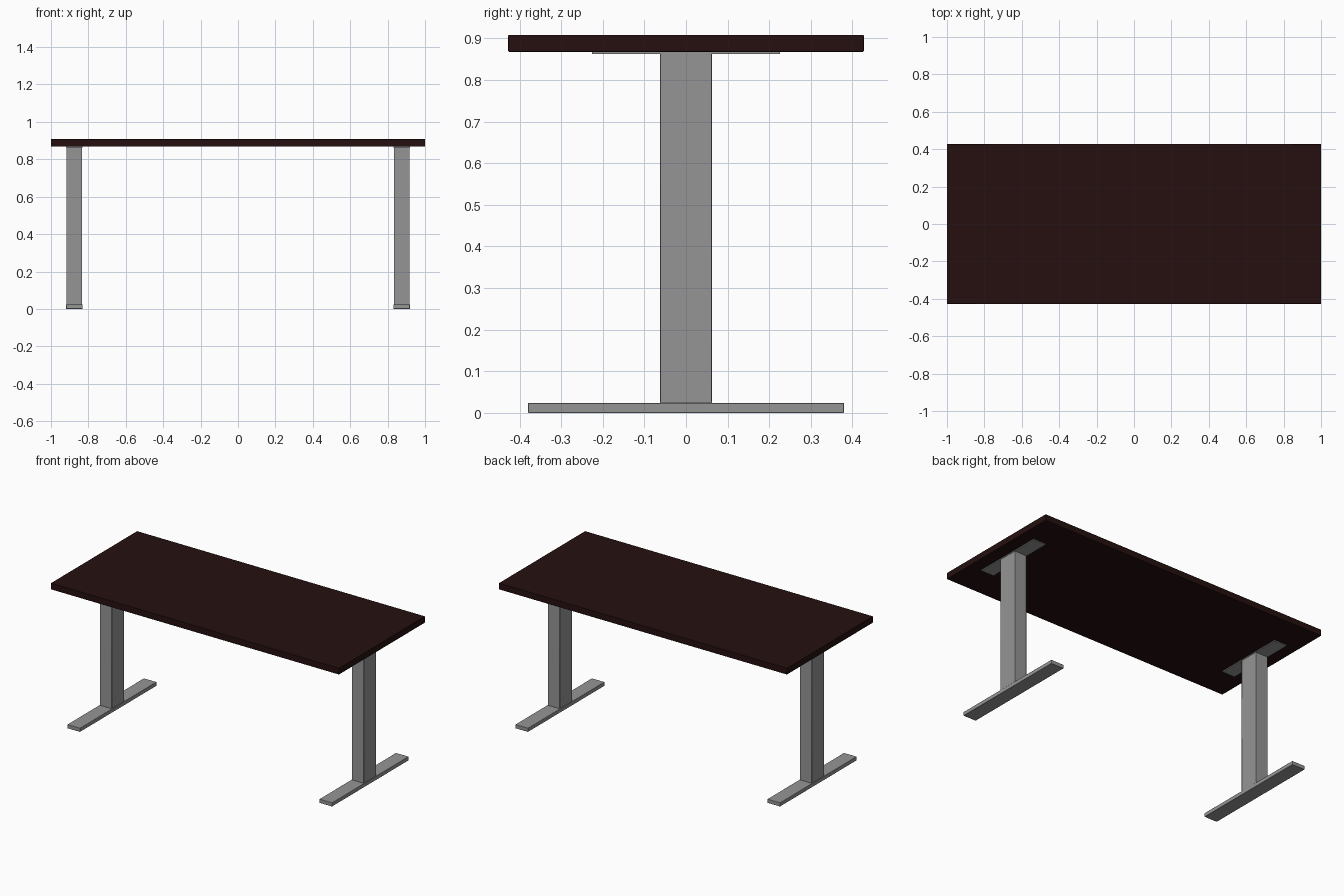
import bpy

cube = bpy.data.objects.get("Cube")
if cube:
    bpy.data.objects.remove(cube, do_unlink=True)


def make_material(name, rgb):
    mat = bpy.data.materials.new(name)
    mat.use_nodes = True
    color = (*rgb, 1.0)
    mat.diffuse_color = color
    mat.node_tree.nodes["Principled BSDF"].inputs["Base Color"].default_value = color
    return mat


def box(name, x, width, depth, bottom, top, mat, bevel=0.0):
    """Box centred on y = 0, spanning bottom to top, with softened edges."""
    bpy.ops.mesh.primitive_cube_add(size=1, location=(x, 0, (bottom + top) / 2))
    obj = bpy.context.object
    obj.name = name
    obj.scale = (width, depth, top - bottom)
    bpy.ops.object.transform_apply(location=False, rotation=False, scale=True)
    obj.data.materials.append(mat)
    if bevel:
        mod = obj.modifiers.new("Soft edges", "BEVEL")
        mod.width = bevel
        mod.segments = 2
        bpy.ops.object.shade_smooth_by_angle()
    return obj


wood = make_material("dark mahogany", (0.019, 0.005, 0.005))
metal = make_material("grey metal", (0.30, 0.30, 0.30))

# Tabletop
box("tabletop", 0, 2.0, 0.855, 0.868, 0.908, wood, 0.002)

# Pair of pedestal legs: foot, column and mounting plate
for side, x in (("left", 0.875), ("right", -0.875)):
    box(side + "_foot", x, 0.088, 0.76, 0.0, 0.024, metal, 0.002)
    box(side + "_column", x, 0.084, 0.124, 0.023, 0.864, metal, 0.002)
    box(side + "_mounting_plate", x, 0.088, 0.452, 0.863, 0.868, metal)
